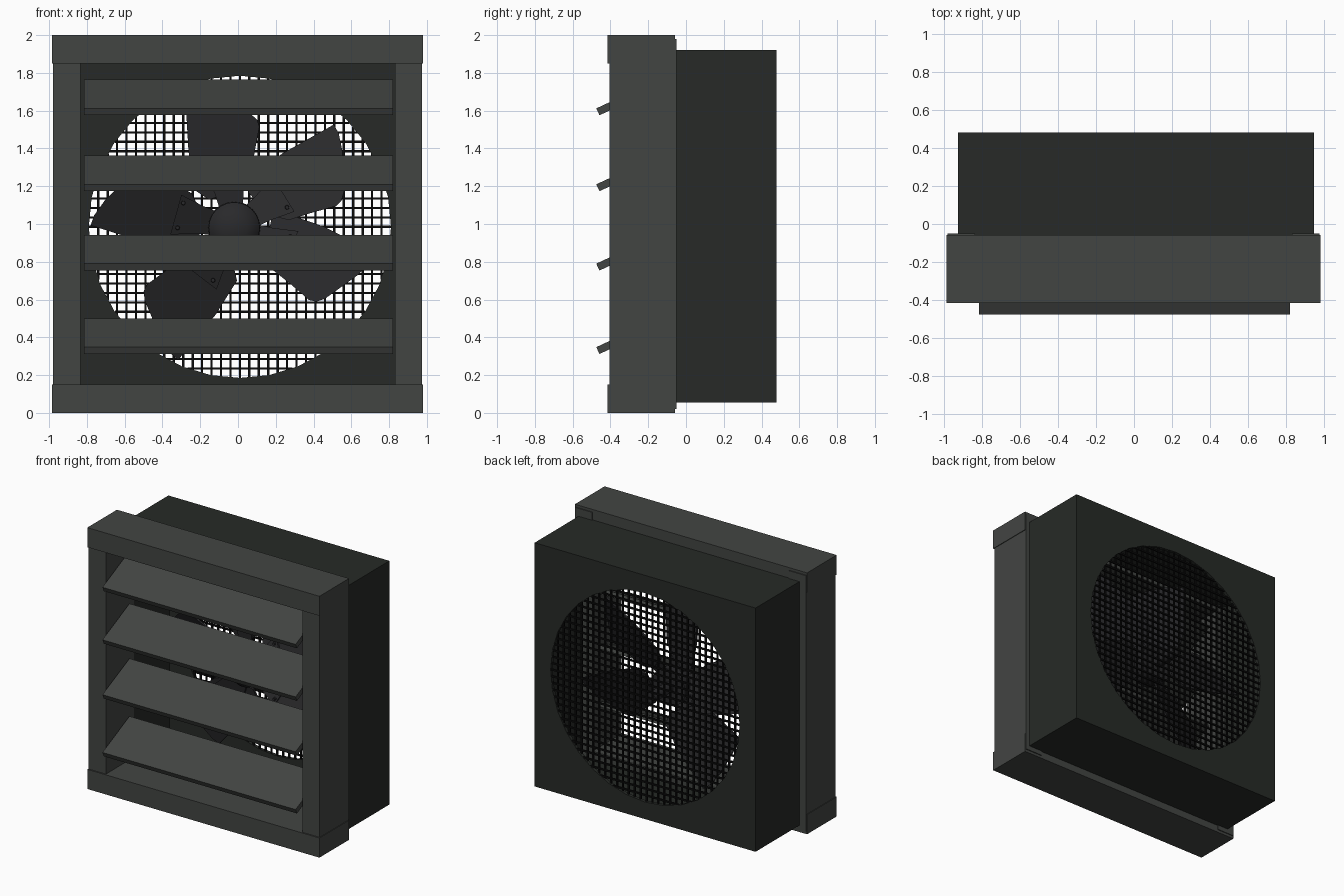
import bpy, bmesh
from math import sin, cos, radians, sqrt, atan2
from mathutils import Matrix, Vector

if "Cube" in bpy.data.objects:
    bpy.data.objects.remove(bpy.data.objects["Cube"])


def material(name, rgb):
    m = bpy.data.materials.new(name)
    m.diffuse_color = (*rgb, 1)
    m.use_nodes = True
    m.node_tree.nodes["Principled BSDF"].inputs["Base Color"].default_value = m.diffuse_color
    return m


FRAME = material("frame_grey", (0.055, 0.059, 0.055))
BOX = material("housing_dark", (0.020, 0.023, 0.020))
FAN = material("fan_dark", (0.022, 0.022, 0.024))
WIRE = material("wire_black", (0.004, 0.004, 0.004))


def finish(name, bm, mat):
    bmesh.ops.recalc_face_normals(bm, faces=bm.faces)
    me = bpy.data.meshes.new(name)
    bm.to_mesh(me)
    bm.free()
    ob = bpy.data.objects.new(name, me)
    bpy.context.collection.objects.link(ob)
    me.materials.append(mat)
    return ob


def add_box(bm, x, y, z):
    size = Vector((x[1] - x[0], y[1] - y[0], z[1] - z[0]))
    mid = Vector((x[0] + x[1], y[0] + y[1], z[0] + z[1])) / 2
    bmesh.ops.create_cube(bm, size=1, matrix=Matrix.Translation(mid) @ Matrix.Diagonal((*size, 1)))


def box(name, x, y, z, mat):
    bm = bmesh.new()
    add_box(bm, x, y, z)
    return finish(name, bm, mat)


def add_prism(bm, pts, offset):
    """Closed polygon extruded along an offset vector."""
    f = bm.faces.new([bm.verts.new(p) for p in pts])
    ext = bmesh.ops.extrude_face_region(bm, geom=[f])["geom"]
    bmesh.ops.translate(bm, vec=offset, verts=[v for v in ext if isinstance(v, bmesh.types.BMVert)])
    bm.faces.ensure_lookup_table()
    if f.is_valid and len([e for e in f.edges if len(e.link_faces) < 2]):
        bm.faces.new([v for v in f.verts][::-1])


def add_cyl(bm, x, z, y0, y1, r0, r1, n):
    m = Matrix.Translation((x, (y0 + y1) / 2, z)) @ Matrix.Rotation(radians(-90), 4, 'X')
    bmesh.ops.create_cone(bm, cap_ends=True, segments=n, radius1=r0, radius2=r1, depth=y1 - y0, matrix=m)


# Front frame: two rails and two posts
box("top_rail", (-0.985, 0.98), (-0.415, -0.057), (1.85, 2.0), FRAME)
box("bottom_rail", (-0.985, 0.98), (-0.415, -0.057), (0.0, 0.15), FRAME)
box("left_post", (-0.98, -0.835), (-0.405, -0.05), (0.02, 1.98), FRAME)
box("right_post", (0.83, 0.975), (-0.405, -0.05), (0.02, 1.98), FRAME)

# Tilted louvre slats, located by their lower outer corner
tilt = radians(25)
along = Vector((0, cos(tilt), sin(tilt))) * 0.36
down = Vector((0, sin(tilt), -cos(tilt))) * 0.04
for i, z in enumerate((1.612, 1.21, 0.79, 0.348)):
    a = Vector((-0.815, -0.475, z))
    bm = bmesh.new()
    add_prism(bm, [a, a + along, a + along + down, a + down], Vector((1.635, 0, 0)))
    finish(f"louvre_slat_{i + 1}", bm, FRAME)

# Housing: box open at the front with a round opening in the back plate
CX, CZ, R = 0.01, 0.985, 0.8
housing = box("housing", (-0.925, 0.945), (-0.06, 0.48), (0.055, 1.92), BOX)
cavity = box("cavity_cutter", (-0.9, 0.92), (-0.2, 0.455), (0.08, 1.895), BOX)
bm = bmesh.new()
add_cyl(bm, CX, CZ, 0.3, 0.7, R, R, 32)
opening = finish("opening_cutter", bm, BOX)
bpy.context.view_layer.objects.active = housing
for cutter in (cavity, opening):
    mod = housing.modifiers.new("cut", 'BOOLEAN')
    mod.operation, mod.solver, mod.object = 'DIFFERENCE', 'EXACT', cutter
    bpy.ops.object.modifier_apply(modifier=mod.name)
    bpy.data.objects.remove(cutter)

# Wire guard across the opening
bm = bmesh.new()
w, pitch = 0.006, 0.05
for k in range(-15, 16):
    d = k * pitch
    h = sqrt(R * R - d * d)
    add_box(bm, (CX + d - w, CX + d + w), (0.456, 0.468), (CZ - h, CZ + h))
    add_box(bm, (CX - h, CX + h), (0.466, 0.478), (CZ + d - w, CZ + d + w))
finish("wire_guard", bm, WIRE)

# Fan hub with domed nose and shaft
HX, HZ, FY = -0.02, 0.98, 0.17
bm = bmesh.new()
steps = [(0.03, 0.02), (0.04, 0.07), (0.06, 0.11), (0.09, 0.135), (0.24, 0.14)]
rings = []
for y, r in steps:
    rings.append([bm.verts.new((HX + r * cos(radians(a)), y, HZ + r * sin(radians(a)))) for a in range(0, 360, 15)])
for a, b in zip(rings, rings[1:]):
    for i in range(24):
        j = (i + 1) % 24
        bm.faces.new((a[i], a[j], b[j], b[i]))
bm.faces.new(rings[0])
bm.faces.new(rings[-1])
add_cyl(bm, HX, HZ, 0.24, 0.456, 0.04, 0.04, 16)
hub = finish("fan_hub", bm, FAN)
bpy.ops.object.select_all(action='DESELECT')
hub.select_set(True)
bpy.context.view_layer.objects.active = hub
bpy.ops.object.shade_smooth_by_angle(angle=radians(35))

# Pitched blades, each with a bolted root bracket: outlines as (radius, degrees)
BLADE = [(0.2, 38), (0.28, 42), (0.47, 27), (0.76, 16), (0.745, 12), (0.7, 5), (0.61, -12),
         (0.585, -16), (0.55, -18), (0.42, -19), (0.29, -22), (0.2, -10)]
BRACKET = [(0.1, 40), (0.2, 26), (0.34, 23), (0.33, -15), (0.2, -18), (0.1, -32)]
PITCH = 0.42


def place(r, deg, turn, lift):
    a = radians(deg)
    y = FY + PITCH * r * sin(a - radians(6)) + lift
    t = a + radians(turn)
    return Vector((HX + r * cos(t), y, HZ + r * sin(t)))


for i, turn in enumerate((30, 94, 163, 231, 334)):
    bm = bmesh.new()
    add_prism(bm, [place(r, d, turn, 0) for r, d in BLADE], Vector((0, 0.018, 0)))
    finish(f"fan_blade_{i + 1}", bm, FAN)
    bm = bmesh.new()
    add_prism(bm, [place(r, d, turn, -0.015) for r, d in BRACKET], Vector((0, 0.015, 0)))
    for d in (-9, 17):
        p = place(0.3, d, turn, 0)
        add_cyl(bm, p.x, p.z, p.y - 0.03, p.y, 0.01, 0.014, 8)
    finish(f"blade_bracket_{i + 1}", bm, FAN)
